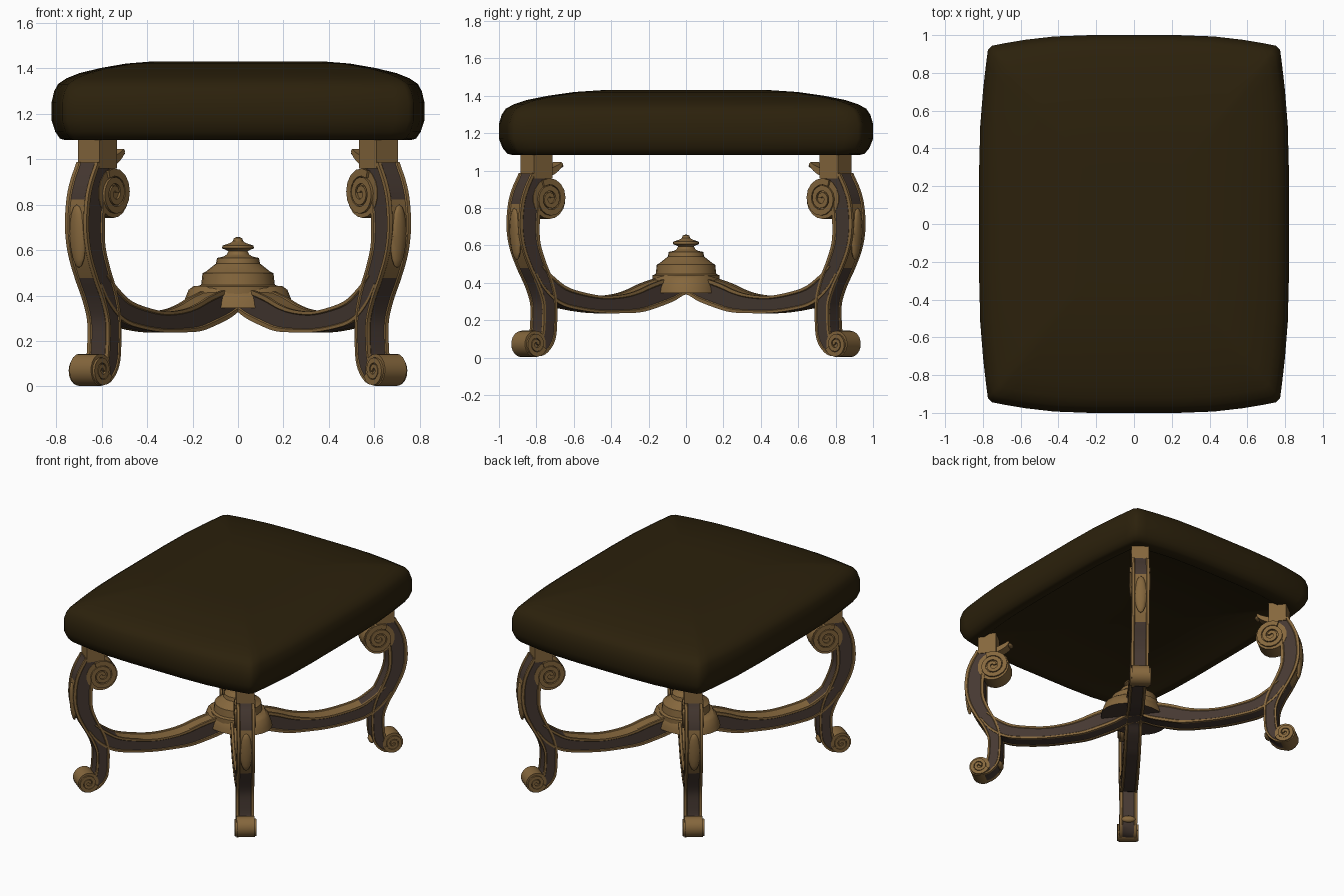
import bpy, bmesh, math
from mathutils import Vector, Matrix

if "Cube" in bpy.data.objects:
    bpy.data.objects.remove(bpy.data.objects["Cube"])


def material(name, rgb):
    m = bpy.data.materials.new(name)
    m.diffuse_color = (*rgb, 1)
    m.use_nodes = True
    m.node_tree.nodes["Principled BSDF"].inputs["Base Color"].default_value = m.diffuse_color
    return m


GOLD = material("antique gold", (0.235, 0.135, 0.046))
DARK = material("dark wood", (0.060, 0.040, 0.031))
CLOTH = material("dark olive cloth", (0.0245, 0.0150, 0.0035))


def smooth_path(pts, steps=5):
    """Catmull-Rom resampling of a list of tuples."""
    pts = [Vector(p) for p in pts]
    ext = [2 * pts[0] - pts[1]] + pts + [2 * pts[-1] - pts[-2]]
    out = []
    for i in range(1, len(ext) - 2):
        a, b, c, d = ext[i - 1:i + 3]
        for k in range(steps):
            t = k / steps
            out.append(0.5 * (2 * b + (c - a) * t + (2 * a - 5 * b + 4 * c - d) * t * t
                              + (3 * b - a - 3 * c + d) * t ** 3))
    return out + [pts[-1]]


def sweep(bm, path, half_thick, panelled=False, rule=None):
    """Sweep a rectangle (optionally with sunk dark panels) along (r, z, half_width)."""
    strip = [(-1, 1), (-.72, 1), (-.64, .92), (.64, .92), (.72, 1)] if panelled else [(-1, 1)]
    section = ([(h, s) for s, h in strip] + [(-s, h) for s, h in strip]
               + [(-h, -s) for s, h in strip] + [(s, -h) for s, h in strip])
    rings = []
    for i, p in enumerate(path):
        t = Vector(path[min(i + 1, len(path) - 1)][:2]) - Vector(path[max(i - 1, 0)][:2])
        t.normalize()
        n = Vector((-t.y, t.x))
        rings.append([bm.verts.new((p[0] + n.x * a * p[2], b * half_thick, p[1] + n.y * a * p[2]))
                      for a, b in section])
    m = len(section)
    for i in range(len(rings) - 1):
        for k in range(m):
            f = bm.faces.new((rings[i][k], rings[i][(k + 1) % m],
                              rings[i + 1][(k + 1) % m], rings[i + 1][k]))
            if panelled and k % 5 == 2 and not (rule and rule(k // 5, path[i])):
                f.material_index = 1
    bm.faces.new(rings[0][::-1])
    bm.faces.new(rings[-1])


def scroll(bm, r, z, radius, half_thick, turns, start, sign, band):
    """A drum with a raised spiral on both ends."""
    rot = Matrix.Translation((r, 0, z)) @ Matrix.Rotation(math.pi / 2, 4, 'X')
    bmesh.ops.create_cone(bm, cap_ends=True, segments=18, radius1=radius * .97,
                          radius2=radius * .97, depth=2 * half_thick, matrix=rot)
    n = int(turns * 16)
    path = []
    for i in range(n + 1):
        f = i / n
        rad = (radius - band) * (1 - f) + radius * .12 * f
        a = start + sign * turns * 2 * math.pi * f
        path.append((r + rad * math.cos(a), z + rad * math.sin(a), band * (1 - .35 * f)))
    sweep(bm, path, half_thick + .012)


def ball(bm, loc, size, tilt=0):
    bmesh.ops.create_uvsphere(bm, u_segments=12, v_segments=8, radius=1,
                              matrix=Matrix.Translation(loc) @ Matrix.Rotation(tilt, 4, 'Y')
                              @ Matrix.Diagonal((*size, 1)))


def finish(bm, name, mats, angle=35):
    bmesh.ops.recalc_face_normals(bm, faces=bm.faces[:])
    me = bpy.data.meshes.new(name)
    bm.to_mesh(me)
    bm.free()
    for m in mats:
        me.materials.append(m)
    ob = bpy.data.objects.new(name, me)
    bpy.context.collection.objects.link(ob)
    bpy.ops.object.select_all(action='DESELECT')
    ob.select_set(True)
    bpy.context.view_layer.objects.active = ob
    bpy.ops.object.shade_smooth_by_angle(angle=math.radians(angle))
    return ob


def stack(name, rings, outline, mats, angle):
    """Stack scaled copies of an outline; rings are (scale, z). The base cap takes the last material."""
    bm = bmesh.new()
    loops = [[bm.verts.new((x * s, y * s, z)) for x, y in outline] for s, z in rings]
    n = len(outline)
    for a, b in zip(loops, loops[1:]):
        for k in range(n):
            bm.faces.new((a[k], a[(k + 1) % n], b[(k + 1) % n], b[k]))
    bm.faces.new(loops[0][::-1]).material_index = len(mats) - 1
    bm.faces.new(loops[-1])
    return finish(bm, name, mats, angle)


# Cushion: bulged rectangle outline, domed top, slightly hollow underside
def bulge(t):
    return max(0, (abs(t) - .35) / .65) ** 1.8


ts = [-.975, -.9, -.75, -.55, -.3, 0, .3, .55, .75, .9, .975]
east = [(.82 - .05 * bulge(t), .945 * t) for t in ts]
north = [(-.77 * t, 1 - .06 * bulge(t)) for t in ts]
outline = east + north + [(-x, -y) for x, y in east] + [(-x, -y) for x, y in north]
stack("seat_cushion",
      [(.02, 1.105), (.84, 1.105), (.87, 1.084), (.93, 1.084), (.955, 1.09), (.98, 1.12),
       (1, 1.17), (1, 1.25), (.985, 1.30), (.965, 1.33), (.92, 1.355), (.85, 1.378), (.74, 1.400),
       (.6, 1.420), (.45, 1.430), (.3, 1.43), (.02, 1.43)], outline, [CLOTH], 75)

# Stepped finial and its oval skirt at the crossing of the stretchers
circle = [(math.cos(a * math.pi / 12), math.sin(a * math.pi / 12)) for a in range(24)]
stack("centre_finial",
      [(.18, .40), (.18, .44), (.162, .447), (.156, .498), (.143, .504), (.104, .535),
       (.097, .54), (.092, .565), (.062, .572), (.05, .58), (.042, .595), (.07, .608),
       (.068, .620), (.032, .632), (.022, .64), (.018, .652), (.004, .658)],
      circle, [GOLD], 22)
stack("finial_skirt", [(.98, .345), (.95, .375), (.87, .425), (.78, .442), (.5, .445)],
      [(x * .25, y * .20) for x, y in circle], [GOLD, DARK], 35)

# One leg in its own (radius, thickness, height) frame
bm = bmesh.new()


def gilded(face, p):
    return face == 0 and .5 < p[1] < .82  # outer knee


def gilded_top(face, p):
    return face == 2 and p[0] < .88  # stretcher top


# S-curved leg from the block down to the foot
sweep(bm, smooth_path([
    (1.03, .968, .058), (1.042, .935, .062), (1.068, .88, .066), (1.092, .81, .066),
    (1.101, .70, .066), (1.088, .60, .060), (1.047, .50, .055), (.995, .40, .051),
    (.963, .30, .046), (.961, .20, .045), (.972, .11, .045), (1.012, .055, .040),
    (1.06, .04, .035)]), .06, True, gilded)
# stretcher branching off and arching to the centre
sweep(bm, smooth_path([
    (1.035, .47, .035), (.965, .395, .048), (.87, .332, .052), (.75, .302, .049),
    (.60, .284, .046), (.46, .288, .050), (.35, .303, .060), (.25, .333, .066),
    (.15, .362, .064), (.07, .385, .052), (0, .388, .045)]), .0585, True, gilded_top)
# top block, volute and foot roll
bmesh.ops.create_cube(bm, size=1, matrix=Matrix.Translation((1.011, 0, 1.033))
                      @ Matrix.Diagonal((.125, .12, .15, 1)))
scroll(bm, .968, .85, .112, .058, 2.3, math.radians(60), 1, .017)
scroll(bm, 1.064, .073, .073, .060, 2, math.radians(200), 1, .013)
# leaf curls and knee leaf
sweep(bm, smooth_path([(.97, .98, .02), (.92, 1.0, .018), (.885, 1.02, .013),
                       (.865, 1.04, .007)], 3), .038)
ball(bm, (.86, 0, 1.025), (.018, .034, .013))
ball(bm, (.93, 0, .095), (.02, .048, .024))
ball(bm, (1.152, 0, .66), (.022, .042, .14), .06)
leg = finish(bm, "front_right_leg", [GOLD, DARK])

# Place the four legs along the diagonals
theta = math.radians(52.3)
leg.rotation_euler.z = -theta
for name, angle in (("back_right_leg", theta), ("back_left_leg", math.pi - theta),
                    ("front_left_leg", math.pi + theta)):
    copy = bpy.data.objects.new(name, leg.data)
    copy.rotation_euler.z = angle
    bpy.context.collection.objects.link(copy)
